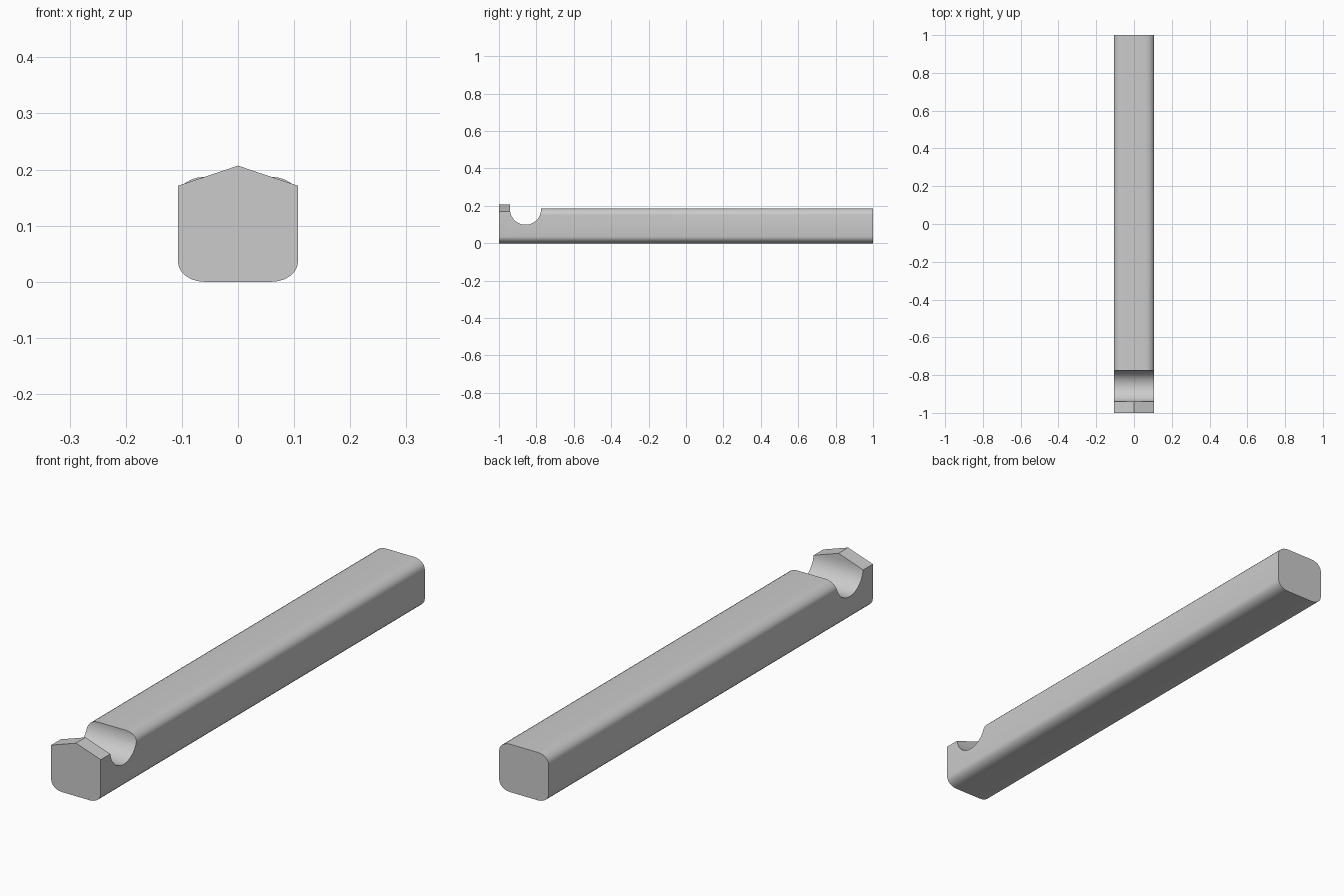
import bpy, bmesh, math

if "Cube" in bpy.data.objects:
    bpy.data.objects.remove(bpy.data.objects["Cube"], do_unlink=True)

HALF_W, HEIGHT, RX, RZ = 0.107, 0.187, 0.047, 0.036
EAVE, RIDGE = 0.171, 0.207
SEG = 6

grey = bpy.data.materials.new("plain_grey")
grey.use_nodes = True
COLOUR = (0.6, 0.6, 0.6, 1)
grey.diffuse_color = COLOUR
grey.node_tree.nodes["Principled BSDF"].inputs["Base Color"].default_value = COLOUR


def loft(name, rings):
    """Closed solid through rings of equal point count."""
    bm = bmesh.new()
    loops = [[bm.verts.new(p) for p in ring] for ring in rings]
    n = len(loops[0])
    for a, b in zip(loops, loops[1:]):
        for i in range(n):
            j = (i + 1) % n
            bm.faces.new((a[i], a[j], b[j], b[i]))
    bm.faces.new(loops[0])
    bm.faces.new(loops[-1])
    bmesh.ops.recalc_face_normals(bm, faces=bm.faces)
    mesh = bpy.data.meshes.new(name)
    bm.to_mesh(mesh)
    bm.free()
    mesh.materials.append(grey)
    ob = bpy.data.objects.new(name, mesh)
    bpy.context.collection.objects.link(ob)
    return ob


# Bar cross-section: right half from bottom to top, then mirrored
half = [(0, 0)]
for side, start in ((0, -90), (1, 0)):
    cz = HEIGHT - RZ if side else RZ
    for i in range(SEG + 1):
        a = math.radians(start + 90 * i / SEG)
        half.append((HALF_W - RX + RX * math.cos(a), cz + RZ * math.sin(a)))
half.append((0, HEIGHT))
bar = half + [(-x, z) for x, z in reversed(half[1:-1])]

# Head cross-section: same base, with a gabled top
head = [(x, RIDGE - abs(x) / HALF_W * (RIDGE - EAVE) if z > HEIGHT / 2 else z)
        for x, z in bar]

# The section changes inside the part removed by the notch
rail = loft("notched_bar", [[(x, y, z) for x, z in section] for y, section in
                            ((-1, head), (-0.868, head), (-0.848, bar), (1, bar))])

# Round-bottomed notch across the bar
CY, CZ, R = -0.858, 0.182, 0.083
notch = [(CY - R, 0.3)]
notch += [(CY - R * math.cos(math.pi * i / 32), CZ - R * math.sin(math.pi * i / 32))
          for i in range(33)]
notch.append((CY + R, 0.3))
cutter = loft("notch_cutter", [[(x, y, z) for y, z in notch] for x in (-0.2, 0.2)])
cutter.hide_render = True

cut = rail.modifiers.new("notch", "BOOLEAN")
cut.operation, cut.solver, cut.object = "DIFFERENCE", "EXACT", cutter
bpy.ops.object.select_all(action="DESELECT")
bpy.context.view_layer.objects.active = rail
rail.select_set(True)
bpy.ops.object.modifier_apply(modifier=cut.name)
bpy.data.objects.remove(cutter, do_unlink=True)

# Merge flat regions, keep the curves smooth and the rims sharp
bm = bmesh.new()
bm.from_mesh(rail.data)
bmesh.ops.dissolve_limit(bm, angle_limit=math.radians(1), verts=bm.verts, edges=bm.edges)
bm.to_mesh(rail.data)
bm.free()
bpy.ops.object.shade_smooth_by_angle(angle=math.radians(30))
